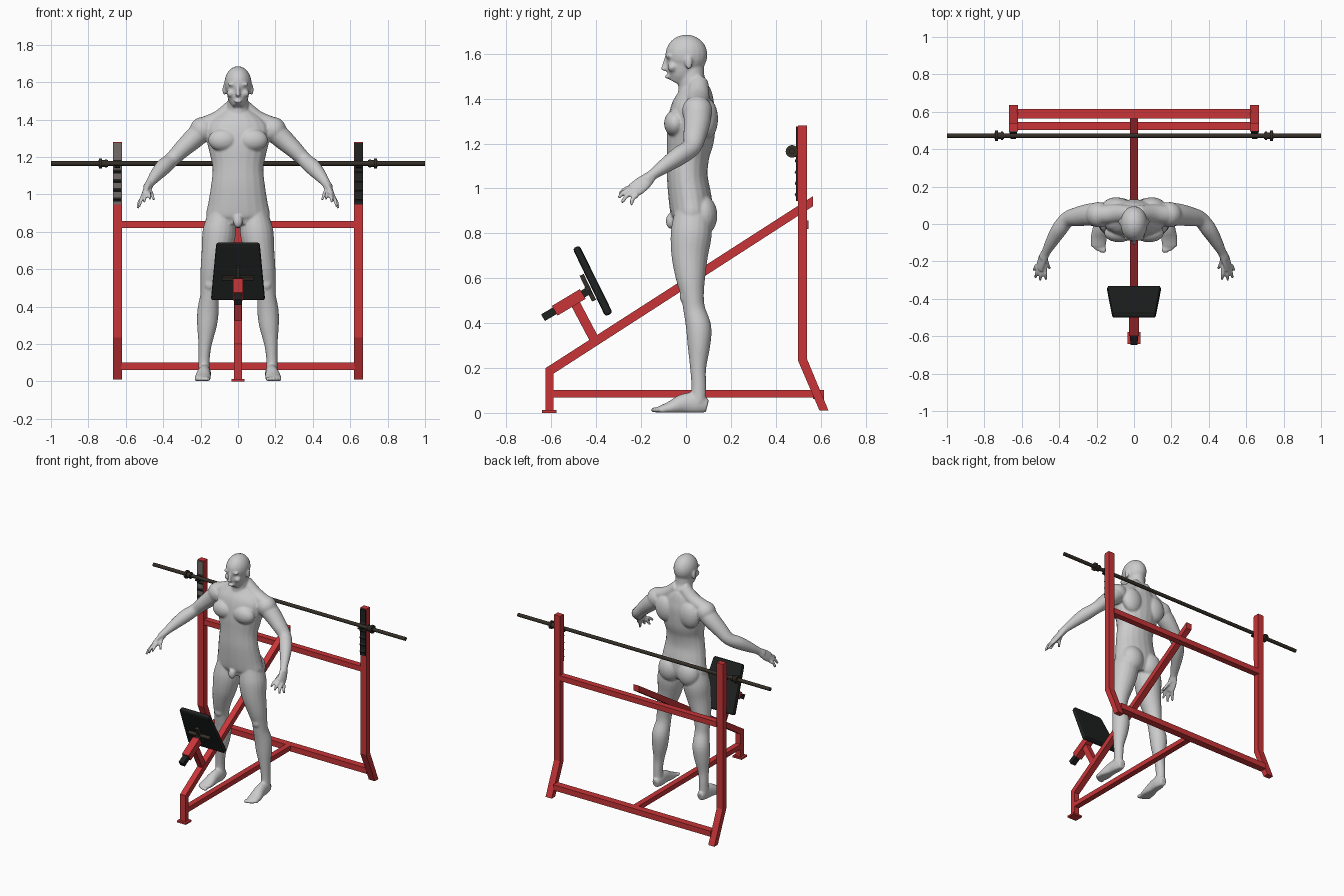
import bpy, bmesh, math
from mathutils import Vector, Matrix

cube = bpy.data.objects.get("Cube")
if cube:
    bpy.data.objects.remove(cube)


def material(name, r, g, b, rough=0.5):
    m = bpy.data.materials.new(name)
    m.use_nodes = True
    m.diffuse_color = (r, g, b, 1)
    bsdf = m.node_tree.nodes["Principled BSDF"]
    bsdf.inputs["Base Color"].default_value = (r, g, b, 1)
    bsdf.inputs["Roughness"].default_value = rough
    return m


RED = material("red_paint", .58, .035, .04)
BLACK = material("black_padding", .014, .015, .015)
STEEL = material("dark_bar_steel", .035, .028, .02)
GREY = material("grey_plate", .17, .15, .14)
BODY = material("pale_grey_body", .6, .6, .6)


def finish(bm, name, mat, bevel=0, smooth=False):
    bmesh.ops.recalc_face_normals(bm, faces=bm.faces)
    me = bpy.data.meshes.new(name)
    bm.to_mesh(me)
    bm.free()
    me.materials.append(mat)
    ob = bpy.data.objects.new(name, me)
    bpy.context.collection.objects.link(ob)
    if smooth:
        bpy.context.view_layer.objects.active = ob
        ob.select_set(True)
        bpy.ops.object.shade_smooth_by_angle()
        ob.select_set(False)
    if bevel:
        mod = ob.modifiers.new("soft_edges", "BEVEL")
        mod.width, mod.segments = bevel, 2
    return ob


def prism(name, profile, x0, x1, mat, bevel=0, taper=None):
    """Extrude a (y, z) outline from x0 to x1."""
    bm = bmesh.new()
    ends = [[bm.verts.new((x, y, z)) for y, z in profile] for x in (x0, x1)]
    n = len(profile)
    bm.faces.new(ends[0])
    bm.faces.new(ends[1][::-1])
    for i in range(n):
        j = (i + 1) % n
        bm.faces.new((ends[0][i], ends[0][j], ends[1][j], ends[1][i]))
    for v in bm.verts:
        if taper:
            v.co.x *= taper(v.co.z)
    return finish(bm, name, mat, bevel)


def box(name, x0, x1, y0, y1, z0, z1, mat, bevel=0):
    return prism(name, [(y0, z0), (y1, z0), (y1, z1), (y0, z1)], x0, x1, mat, bevel)


def bar(name, a, b, thick, half, mat, bevel=0):
    """Straight bar in the side plane between two (y, z) points."""
    a, b = Vector(a), Vector(b)
    n = (b - a).normalized().orthogonal() * thick / 2
    return prism(name, [a + n, b + n, b - n, a - n], -half, half, mat, bevel)


# Rack uprights, bent at the foot, with toothed front plates
for side, name, plate in ((-1, "right", GREY), (1, "left", BLACK)):
    x = .645 * side
    prism(name + "_upright",
          [(.498, .235), (.595, .01), (.635, .01), (.539, .24), (.539, 1.28), (.498, 1.28)],
          x - .024, x + .024, RED)
    box(name + "_front_plate", x - .023, x + .023, .491, .499, .945, 1.275, plate)
    for k in range(5):
        z = .96 + .05 * k
        prism(name + "_rack_tooth", [(.492, z), (.484, z + .012), (.492, z + .025)],
              x - .02, x + .02, BLACK)
    prism(name + "_bar_hook", [(.492, 1.14), (.455, 1.145), (.455, 1.155), (.492, 1.15)],
          x - .015, x + .015, BLACK)

# Cross members and centre frame
box("upper_crossbar", -.625, .625, .502, .545, .82, .858, RED)
box("lower_crossbar", -.625, .625, .565, .615, .062, .102, RED)
box("base_beam", -.02, .02, -.6, .57, .068, .102, RED)
prism("sloping_beam", [(-.625, .01), (-.59, .01), (-.59, .175), (.565, .92),
                       (.565, .965), (-.625, .2)], -.021, .021, RED)
box("front_foot_plate", -.036, .036, -.642, -.578, 0, .012, RED)

# Adjustable pad and its support
bar("pad_strut", (-.41, .33), (-.505, .51), .042, .019, RED)
bar("pad_sleeve", (-.585, .455), (-.46, .53), .05, .026, RED)
bar("pad_inner_tube", (-.637, .424), (-.425, .55), .034, .019, BLACK)
prism("pad", [(-.505, .732), (-.475, .747), (-.326, .445), (-.36, .43)], -.145, .145,
      BLACK, .012, lambda z: 1 - .65 * (z - .435))
bar("pad_bracket_spine", (-.465, .615), (-.41, .5), .02, .012, STEEL)
bar("pad_bracket_cross", (-.443, .562), (-.435, .545), .024, .085, STEEL)

# Barbell with collars
bm = bmesh.new()
turn = Matrix.Rotation(math.pi / 2, 4, "Y")
pieces = [(-1, 1, .0125)]
for s in (-1, 1):
    pieces += [(.695 * s, .745 * s, .018), (.728 * s, .742 * s, .028), (.7 * s, .71 * s, .022)]
for x0, x1, r in pieces:
    bmesh.ops.create_cone(bm, cap_ends=True, segments=20, radius1=r, radius2=r, depth=abs(x1 - x0),
                          matrix=Matrix.Translation(((x0 + x1) / 2, .472, 1.165)) @ turn)
finish(bm, "barbell", STEEL, smooth=True)


# Standing figure: lofted limbs and muscle masses fused into one skin
bm = bmesh.new()


def loft(rings, ref=(0, 1, 0), steps=4, sides=20):
    """Smooth tube through rings of (x, y, z, width radius, depth radius)."""
    p = [Vector(r) for r in rings]
    p = [p[0] * 2 - p[1]] + p + [p[-1] * 2 - p[-2]]
    path = []
    for i in range(1, len(p) - 2):
        a, b, c, d = p[i - 1:i + 3]
        for k in range(steps):
            t = k / steps
            path.append((b * 2 + (c - a) * t + (a * 2 - b * 5 + c * 4 - d) * t * t
                         + (b * 3 - a - c * 3 + d) * t ** 3) / 2)
    path.append(p[-2])
    loops = []
    for i, q in enumerate(path):
        ahead, back = path[min(i + 1, len(path) - 1)], path[max(i - 1, 0)]
        t = Vector((ahead - back)[:3]).normalized()
        u = Vector(ref).cross(t).normalized()
        v = t.cross(u)
        loops.append([bm.verts.new(Vector(q[:3]) + u * q[3] * math.cos(a) + v * q[4] * math.sin(a))
                      for a in (math.tau * k / sides for k in range(sides))])
    for lo, hi in zip(loops, loops[1:]):
        for k in range(sides):
            j = (k + 1) % sides
            bm.faces.new((lo[k], lo[j], hi[j], hi[k]))
    bm.faces.new(loops[0][::-1])
    bm.faces.new(loops[-1])


def upright(rows):
    """Level rings given as (x, z, front y, back y, half width)."""
    p = [(x, (f + b) / 2, z, w, (b - f) / 2) for x, z, f, b, w in rows]
    loft([(*r[:2], r[2], *r[3:]) for r in p])


def blob(x, y, z, rx, ry, rz):
    bmesh.ops.create_uvsphere(bm, u_segments=20, v_segments=12, radius=1,
                              matrix=Matrix.Translation((x, y, z)) @ Matrix.Diagonal((rx, ry, rz, 1)))


# Leg and foot
upright([(.09, .9, -.05, .11, .07), (.1, .8, -.068, .115, .089), (.115, .7, -.065, .098, .08),
         (.138, .6, -.045, .086, .063), (.15, .52, -.022, .08, .051), (.153, .46, -.012, .086, .049),
         (.16, .38, 0, .113, .057), (.166, .3, .007, .108, .053), (.176, .2, .018, .09, .036),
         (.181, .12, .024, .09, .03), (.181, .05, .02, .09, .031)])
loft([(.178, .095, .03, .022, .03), (.178, .05, .04, .033, .05), (.182, -.01, .04, .036, .045),
      (.188, -.07, .022, .043, .03), (.191, -.12, .014, .04, .016)], ref=(0, 0, 1))
for k in range(5):
    blob(.16 + .016 * k, -.137 + .002 * k * k, .013, .011 - .0008 * k, .02, .013)
blob(.075, .075, .88, .08, .065, .09)   # buttock
blob(.15, -.008, .52, .03, .02, .035)   # kneecap

# Shoulder, chest and arm
blob(.19, .05, 1.345, .068, .068, .068)
blob(.08, -.048, 1.29, .08, .05, .06)
blob(.095, .095, 1.31, .075, .048, .09)
loft([(.02, .055, 1.47, .045, .045), (.1, .055, 1.405, .045, .05), (.18, .05, 1.37, .045, .05)])
loft([(.17, .05, 1.36, .06, .065), (.235, .05, 1.3, .056, .06), (.3, .04, 1.24, .047, .052),
      (.355, .025, 1.185, .04, .043), (.4, -.03, 1.145, .043, .042), (.44, -.095, 1.1, .034, .033),
      (.47, -.15, 1.06, .024, .024), (.485, -.18, 1.035, .025, .028)])
loft([(.475, -.155, 1.055, .02, .026), (.492, -.195, 1.02, .017, .037), (.505, -.235, .99, .014, .036)])
knuckles = [(.478, -.225, 1.01), (.496, -.235, 1), (.512, -.232, .985), (.52, -.218, .97)]
tips = [(.47, -.298, .975), (.502, -.302, .957), (.528, -.286, .936), (.537, -.245, .925)]
knuckles.append((.475, -.178, 1.03))    # thumb root
tips.append((.45, -.238, .97))
for a, b in zip(knuckles, tips):
    mid = (Vector(a) + Vector(b)) / 2 + Vector((0, -.006, .006))
    loft([(*a, .012, .012), (*mid, .0105, .0105), (*b, .008, .008)], sides=10)

# Ear, cheek and brow
blob(.074, .012, 1.56, .009, .017, .03)
blob(.035, -.06, 1.54, .026, .022, .022)
blob(.03, -.077, 1.588, .026, .013, .01)

# Mirror the paired parts to the other side
copy = bmesh.ops.duplicate(bm, geom=bm.verts[:] + bm.edges[:] + bm.faces[:])["geom"]
bmesh.ops.scale(bm, vec=(-1, 1, 1), verts=[g for g in copy if isinstance(g, bmesh.types.BMVert)])

# Torso, neck and head
upright([(0, .83, -.05, .09, .13), (0, .88, -.066, .118, .17), (0, .95, -.077, .115, .16),
         (0, 1.05, -.085, .097, .144), (0, 1.14, -.085, .103, .136), (0, 1.22, -.086, .125, .152),
         (0, 1.3, -.08, .132, .17), (0, 1.36, -.066, .132, .17), (0, 1.41, -.042, .122, .125),
         (0, 1.45, -.025, .108, .07)])
upright([(0, 1.38, -.03, .115, .075), (0, 1.44, -.036, .104, .06), (0, 1.49, -.035, .084, .056),
         (0, 1.55, -.03, .08, .05)])
upright([(0, 1.47, -.079, -.01, .026), (0, 1.5, -.089, .03, .048), (0, 1.54, -.088, .06, .06),
         (0, 1.6, -.091, .08, .066)])
blob(0, .002, 1.595, .073, .094, .09)
loft([(0, -.085, 1.585, .009, .01), (0, -.094, 1.55, .01, .012), (0, -.1, 1.525, .015, .013)])
blob(0, -.084, 1.497, .022, .012, .008)  # lips
blob(0, -.068, .855, .025, .022, .035)

for v in bm.verts:
    v.co.z = max(v.co.z, .002)
figure = finish(bm, "standing_figure", BODY)
fuse = figure.modifiers.new("fuse", "REMESH")
fuse.mode, fuse.voxel_size, fuse.use_smooth_shade = "VOXEL", .006, True
soften = figure.modifiers.new("soften", "SMOOTH")
soften.factor, soften.iterations = .5, 5
